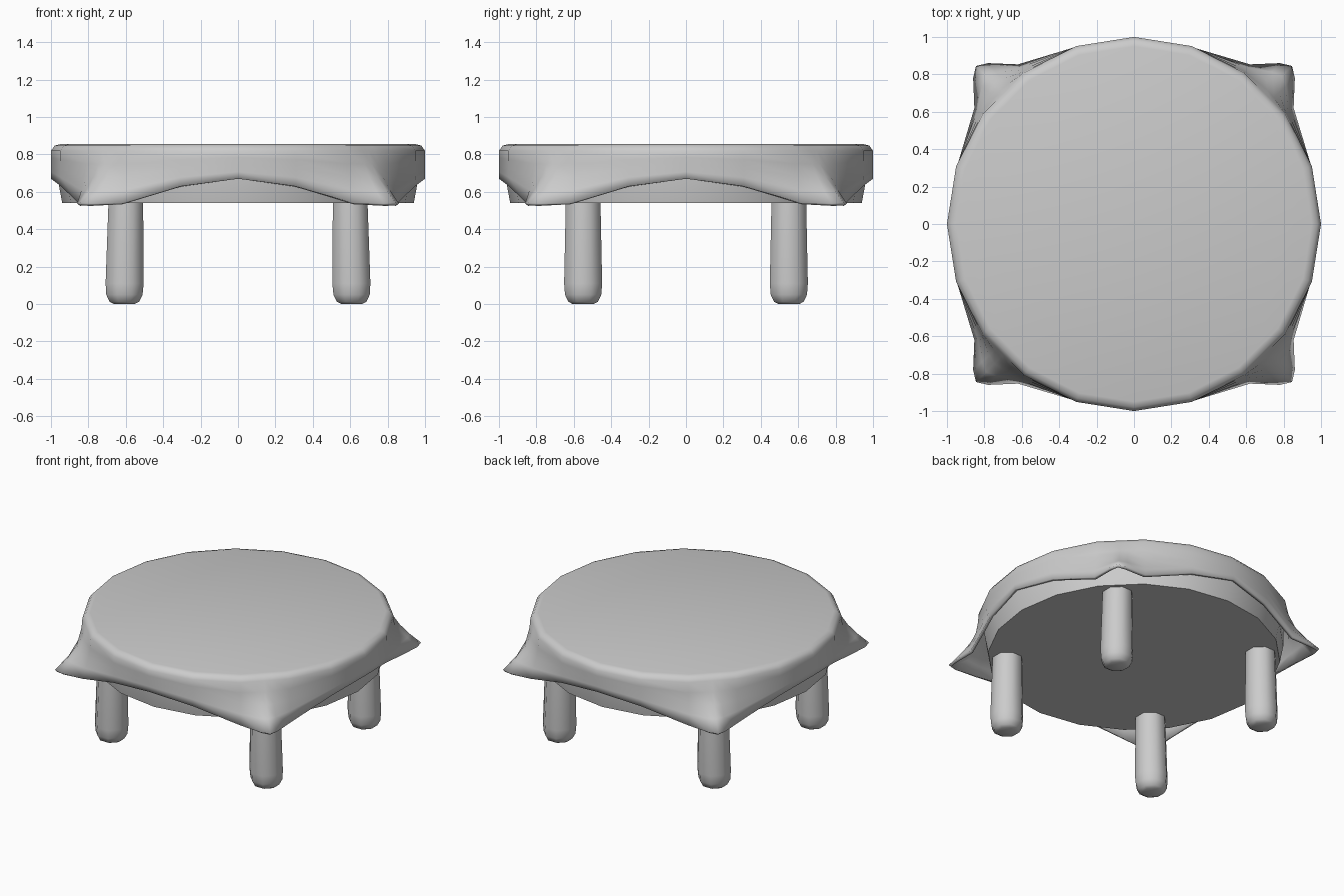
import bpy, bmesh, math

old = bpy.data.objects.get("Cube")
if old:
    bpy.data.objects.remove(old, do_unlink=True)

grey = bpy.data.materials.new("plain grey")
grey.use_nodes = True
COLOUR = (0.6, 0.6, 0.6, 1)
grey.diffuse_color = COLOUR
grey.node_tree.nodes["Principled BSDF"].inputs["Base Color"].default_value = COLOUR


def loft(name, rings, angle, cap_end=True):
    """Skin a stack of closed rings and cap the ends."""
    bm = bmesh.new()
    loops = [[bm.verts.new(p) for p in ring] for ring in rings]
    n = len(loops[0])
    for a, b in zip(loops, loops[1:]):
        for i in range(n):
            bm.faces.new((a[i], a[(i + 1) % n], b[(i + 1) % n], b[i]))
    bm.faces.new(loops[0])
    if cap_end:
        bm.faces.new(loops[-1])
    bmesh.ops.recalc_face_normals(bm, faces=bm.faces)
    if not cap_end:
        # an open shell must face outwards, with its cap looking up
        bm.faces.ensure_lookup_table()
        if max(bm.faces, key=lambda f: f.calc_area()).normal.z < 0:
            bmesh.ops.reverse_faces(bm, faces=bm.faces)
    mesh = bpy.data.meshes.new(name)
    bm.to_mesh(mesh)
    bm.free()
    mesh.materials.append(grey)
    ob = bpy.data.objects.new(name, mesh)
    bpy.context.collection.objects.link(ob)
    bpy.ops.object.select_all(action='DESELECT')
    ob.select_set(True)
    bpy.context.view_layer.objects.active = ob
    bpy.ops.object.shade_smooth_by_angle(angle=math.radians(angle))
    return ob


def circle(r, z, n, x=0, y=0, turn=0):
    return [(x + r * math.cos(turn + i * math.tau / n),
             y + r * math.sin(turn + i * math.tau / n), z) for i in range(n)]


# Tablecloth: one quarter of the hem as (angle, radius, height), repeated
QUARTER = [(0, 1.0, 0.67), (18, 0.995, 0.63), (36, 1.055, 0.54),
           (42.2, 1.161, 0.537), (45, 1.195, 0.54), (47.8, 1.161, 0.537),
           (54, 1.055, 0.54), (72, 0.995, 0.63)]
HEM = [(a + 90 * q, r, z) for q in range(4) for a, r, z in QUARTER]


def cloth_ring(scale, z=None, t=0):
    """Ring on a twenty-sided outline, blended towards the hem by t."""
    ring = []
    for a, hem_r, hem_z in HEM:
        off = a % 18 - 9
        r = scale * math.cos(math.radians(9)) / math.cos(math.radians(off))
        r += (hem_r - r) * t ** 1.6
        h = z + (hem_z - z) * t
        ring.append((r * math.cos(math.radians(a)), r * math.sin(math.radians(a)), h))
    return ring


rings = [cloth_ring(0.95, 0.855), cloth_ring(0.98, 0.847), cloth_ring(1.0, 0.82)]
rings += [cloth_ring(1.0, 0.82, t) for t in (0.25, 0.5, 0.75, 1)]
cloth = loft("tablecloth", rings, 60, cap_end=False)
thick = cloth.modifiers.new("thickness", 'SOLIDIFY')
thick.thickness = 0.02
thick.offset = -1

# Round table board under the cloth
loft("table_board", [circle(0.94, 0.54, 20), circle(0.962, 0.66, 20),
                     circle(0.962, 0.82, 20)], 40)

# Four legs with rounded feet, tapering slightly upwards
LEG = [(0.06, 0.0), (0.085, 0.012), (0.105, 0.05), (0.11, 0.11), (0.1, 0.56)]
for sx, side in ((1, "left"), (-1, "right")):
    for sy, end in ((-1, "front"), (1, "back")):
        loft(f"{end}_{side}_leg",
             [circle(r, z, 8, sx * (0.608 - 0.015 * z), sy * 0.55, math.pi / 8)
              for r, z in LEG], 60)
